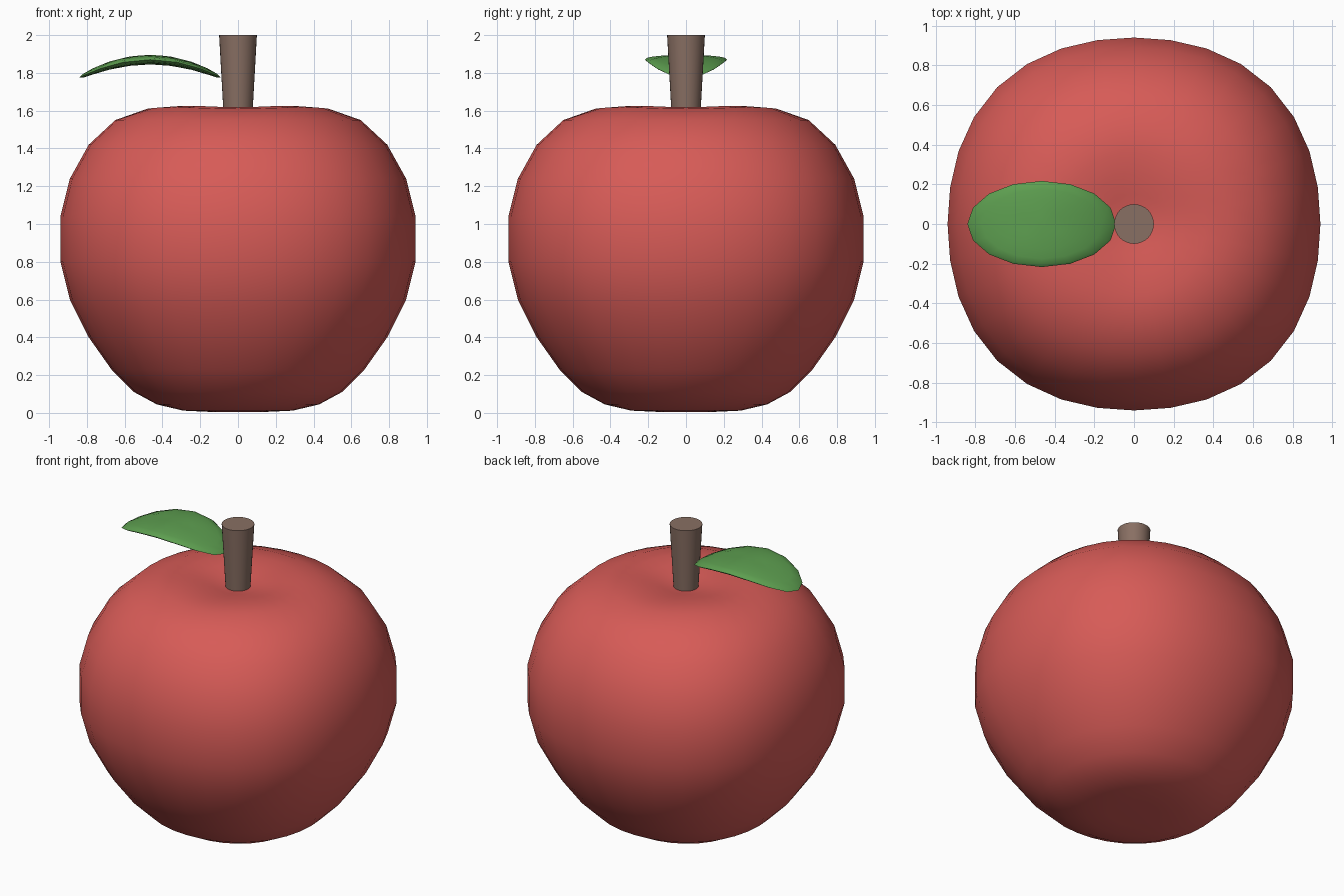
import bpy, bmesh, math

if "Cube" in bpy.data.objects:
    bpy.data.objects.remove(bpy.data.objects["Cube"])


def material(name, rgb):
    m = bpy.data.materials.new(name)
    m.diffuse_color = (*rgb, 1)
    m.use_nodes = True
    m.node_tree.nodes["Principled BSDF"].inputs["Base Color"].default_value = m.diffuse_color
    return m


def finish(bm, name, mat, angle):
    bmesh.ops.recalc_face_normals(bm, faces=bm.faces)
    mesh = bpy.data.meshes.new(name)
    bm.to_mesh(mesh)
    bm.free()
    ob = bpy.data.objects.new(name, mesh)
    bpy.context.collection.objects.link(ob)
    mesh.materials.append(mat)
    bpy.ops.object.select_all(action='DESELECT')
    ob.select_set(True)
    bpy.context.view_layer.objects.active = ob
    bpy.ops.object.shade_smooth_by_angle(angle=math.radians(angle))
    return ob


def lathe(profile, sides, shape=lambda r, z, a: (r, z)):
    """Spin (radius, z) points around z; end points with radius 0 become poles."""
    bm = bmesh.new()
    rings = []
    for r, z in profile:
        if r == 0:
            rings.append([bm.verts.new((0, 0, z))] * sides)
            continue
        ring = []
        for i in range(sides):
            a = 2 * math.pi * i / sides
            rr, zz = shape(r, z, a)
            ring.append(bm.verts.new((rr * math.cos(a), rr * math.sin(a), zz)))
        rings.append(ring)
    for lo, hi in zip(rings, rings[1:]):
        for i in range(sides):
            j = (i + 1) % sides
            bm.faces.new(dict.fromkeys((lo[i], lo[j], hi[j], hi[i])))
    return bm


red = material("apple red", (0.68, 0.105, 0.095))
green = material("leaf green", (0.11, 0.345, 0.08))
brown = material("stem brown", (0.25, 0.16, 0.125))

# Fruit body: slightly squarish lathe with a shallow dimple on top
body = [(0, 0.01), (0.14, 0.005), (0.29, 0.012), (0.43, 0.045), (0.55, 0.11),
        (0.67, 0.23), (0.79, 0.40), (0.89, 0.60), (0.94, 0.80), (0.94, 1.04),
        (0.89, 1.24), (0.79, 1.42), (0.65, 1.55), (0.48, 1.61), (0.36, 1.618),
        (0.25, 1.61), (0.15, 1.595), (0.07, 1.58), (0, 1.575)]


def squarish(r, z, a):
    corner = (1 - math.cos(4 * a)) / 2
    mid = max(0, 1 - ((z - 0.92) / 0.75) ** 2)
    bump = 0.008 * corner if z > 1.6 and r > 0.2 else 0
    return r * (1 + (0.02 + 0.018 * mid) * corner), z + bump


finish(lathe(body, 32, squarish), "fruit_body", red, 60)

# Stem: flared cylinder set into the dimple
finish(lathe([(0, 1.5), (0.072, 1.5), (0.10, 2.0), (0, 2.0)], 32), "stem", brown, 30)

# Leaf: thin flattened ellipsoid arched along its length
leaf = bmesh.new()
bmesh.ops.create_uvsphere(leaf, u_segments=16, v_segments=10, radius=1)
for v in leaf.verts:
    x, y, z = v.co
    thick = math.copysign(abs(z) ** 0.8, z) * 0.025
    v.co = (-0.465 + 0.375 * x, 0.217 * y, 1.87 - 0.095 * x * x + thick)
finish(leaf, "leaf", green, 80)
